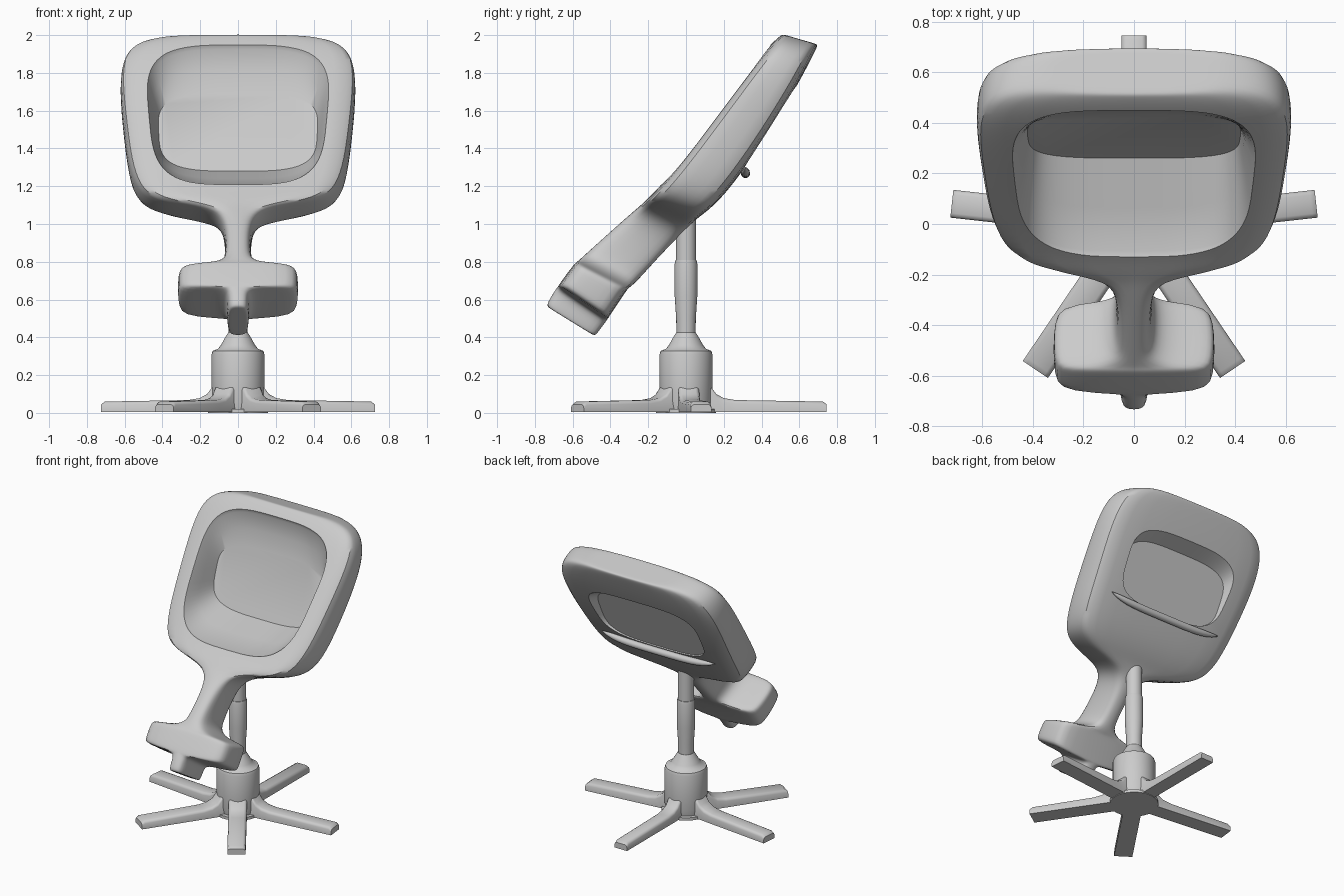
import bpy, bmesh, math
from mathutils import Vector

cube = bpy.data.objects.get("Cube")
if cube:
    bpy.data.objects.remove(cube, do_unlink=True)

grey = bpy.data.materials.new("light_grey")
grey.use_nodes = True
grey.diffuse_color = (0.6, 0.6, 0.6, 1)
grey.node_tree.nodes["Principled BSDF"].inputs["Base Color"].default_value = (0.6, 0.6, 0.6, 1)


def make(name, bm):
    bmesh.ops.recalc_face_normals(bm, faces=bm.faces)
    mesh = bpy.data.meshes.new(name)
    bm.to_mesh(mesh)
    bm.free()
    mesh.materials.append(grey)
    obj = bpy.data.objects.new(name, mesh)
    bpy.context.collection.objects.link(obj)
    return obj


def select(obj):
    bpy.ops.object.select_all(action='DESELECT')
    obj.select_set(True)
    bpy.context.view_layer.objects.active = obj


def apply_all(obj):
    select(obj)
    for m in list(obj.modifiers):
        bpy.ops.object.modifier_apply(modifier=m.name)


def smooth(obj, angle=40):
    select(obj)
    bpy.ops.object.shade_smooth_by_angle(angle=math.radians(angle))


def loft(name, loops):
    """Closed skin through loops of equal length, capped at both ends."""
    bm = bmesh.new()
    rings = [[bm.verts.new(p) for p in loop] for loop in loops]
    for a, b in zip(rings, rings[1:]):
        for i in range(len(a)):
            j = (i + 1) % len(a)
            bm.faces.new((a[i], a[j], b[j], b[i]))
    bm.faces.new(rings[0])
    bm.faces.new(rings[-1])
    return make(name, bm)


def section(fy, fz, by, bz, w, r=0.045, shrink=1.0):
    """Chamfered cross-section from a front point to a back point."""
    f, b = Vector((0, fy, fz)), Vector((0, by, bz))
    mid, half = (f + b) / 2, (b - f) / 2
    depth = half.length * shrink
    d = half.normalized()
    w *= shrink
    r = min(r, w * 0.5)
    corner = [(w - r, -depth), (w, -depth + r), (w, depth - r), (w - r, depth)]
    pts = corner + [(-x, s) for x, s in reversed(corner)]
    return [mid + d * s + Vector((x, 0, 0)) for x, s in pts]


# Shell, neck and footrest: front y, front z, back y, back z, half width
stations = [
    (-.74, .565, -.48, .405, .055), (-.725, .60, -.46, .435, .06),
    (-.69, .655, -.425, .48, .06), (-.678, .672, -.415, .495, .1),
    (-.674, .677, -.411, .499, .31), (-.66, .70, -.395, .525, .32),
    (-.60, .78, -.325, .63, .32), (-.582, .80, -.305, .658, .31),
    (-.572, .805, -.295, .665, .17), (-.545, .83, -.265, .69, .09),
    (-.50, .87, -.22, .74, .07), (-.40, .96, -.12, .85, .07),
    (-.30, 1.05, -.03, .94, .09), (-.24, 1.10, .02, .99, .16),
    (-.21, 1.13, .05, 1.02, .34), (-.18, 1.16, .09, 1.05, .46),
    (-.12, 1.22, .14, 1.09, .535), (0, 1.37, .22, 1.17, .58),
    (.15, 1.57, .36, 1.36, .605), (.30, 1.77, .50, 1.58, .627),
    (.40, 1.90, .60, 1.75, .62), (.46, 1.965, .66, 1.865, .57),
    (.495, 1.995, .69, 1.925, .48), (.51, 2.005, .70, 1.95, .36),
]
loops = [section(*stations[0], shrink=.8)] + [section(*s) for s in stations]
loops.append(section(*stations[-1], shrink=.8))
body = loft("seat_shell", loops)
sub = body.modifiers.new("round", 'SUBSURF')
sub.levels = 2


def oval(bottom, top, w_low, w_high, scale=1.0, shift=(0, 0), n=3.6, count=72):
    """Rounded-square loop between a bottom and top (y, z) point."""
    pts = []
    for i in range(count):
        a = 2 * math.pi * i / count
        c, s = math.cos(a), math.sin(a)
        u = math.copysign(abs(c) ** (2 / n), c) * scale
        v = math.copysign(abs(s) ** (2 / n), s) * scale
        t = (v + 1) / 2
        w = w_low + (w_high - w_low) * t
        pts.append(Vector((u * w, bottom[0] + (top[0] - bottom[0]) * t + shift[0],
                           bottom[1] + (top[1] - bottom[1]) * t + shift[1])))
    return pts


def blend(a, b, t):
    return [p.lerp(q, t) for p, q in zip(a, b)]


# Seat hollow on the front and shallow dish on the back, leaving a thin back panel
rim = oval((-.13, 1.20), (.46, 1.94), .44, .50)
mouth = oval((-.13, 1.20), (.46, 1.94), .44, .50, 1.07, (-.06, .05))
floor = oval((.26, 1.28), (.43, 1.69), .41, .43)
hollow = loft("hollow_cutter", [mouth, blend(rim, floor, .06), blend(rim, floor, .5), floor])
dish_in = oval((.30, 1.30), (.47, 1.69), .40, .42)
dish_out = oval((.40, 1.26), (.68, 1.76), .43, .46)
dish = loft("dish_cutter", [dish_in, dish_out])
for cutter in (hollow, dish):
    cutter.hide_render = True
    cut = body.modifiers.new("cut", 'BOOLEAN')
    cut.object = cutter
    cut.solver = 'EXACT'
apply_all(body)
for cutter in (hollow, dish):
    bpy.data.objects.remove(cutter, do_unlink=True)
smooth(body, 35)

# Lip under the back panel
lip_loops = []
for i in range(21):
    u = i / 10 - 1
    size = 0.022 * (1 - abs(u) ** 6) + 0.003
    centre = Vector((u * .45, .315, 1.268 + .03 * u ** 4))
    lip_loops.append([centre + Vector((0, math.cos(a) * size, math.sin(a) * size))
                      for a in (k * math.pi / 5 for k in range(10))])
smooth(loft("back_panel_lip", lip_loops))


def lathe(name, profile, sides=40):
    rings = [[Vector((r * math.cos(2 * math.pi * i / sides),
                      r * math.sin(2 * math.pi * i / sides), z)) for i in range(sides)]
             for r, z in profile]
    obj = loft(name, rings)
    smooth(obj)
    return obj


# Pedestal
lathe("upper_post", [(.053, .78), (.053, 1.12)])
lathe("lower_post", [(.05, .38), (.052, .5), (.06, .62), (.06, .79), (.056, .81)])
lathe("hub", [(.13, .01), (.14, .06), (.14, .31), (.134, .328), (.105, .34), (.09, .36),
              (.062, .41), (.052, .425)])


# Five star legs that sweep up into the hub
def leg(name, tip, half):
    along = Vector((tip[0], tip[1], 0))
    length = along.length
    along.normalize()
    side = Vector((-along.y, along.x, 0))
    path = [(0, .14), (.13, .14), (.16, .10), (.20, .078), (.26, .068),
            (length - .02, .06), (length, .045)]
    rings = []
    for d, top in path:
        c = .018
        shape = [(-half, .004), (half, .004), (half, top - c), (half - c / 3, top - c / 3),
                 (half - c, top), (c - half, top), (c / 3 - half, top - c / 3), (-half, top - c)]
        rings.append([along * d + side * s + Vector((0, 0, z)) for s, z in shape])
    smooth(loft(name, rings), 50)


leg("leg_back", (0, .745), .05)
for label, sx in (("left", 1), ("right", -1)):
    leg("leg_side_" + label, (sx * .72, .08), .055)
    leg("leg_front_" + label, (sx * .39, -.575), .06)

# Flat floor plate joining the legs underneath
lathe("base_plate", [(.16, 0), (.16, .02)], 30)
